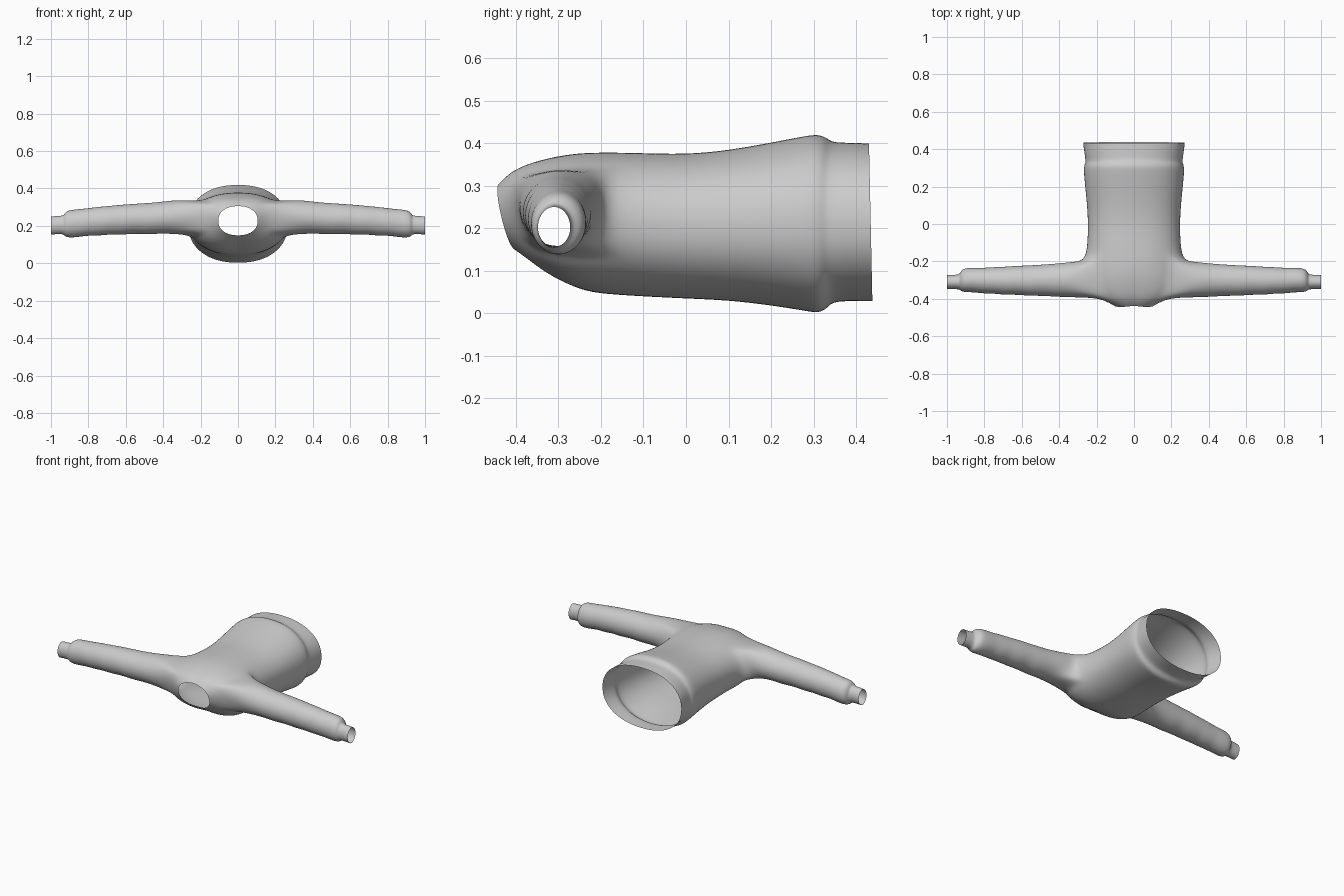
import bpy, bmesh, math

if "Cube" in bpy.data.objects:
    bpy.data.objects.remove(bpy.data.objects["Cube"])

HALF = 16            # segments around half of the body
LOW, HIGH = 6, 12    # armhole segment range
FRONT, BACK = 2, 5   # armhole ring range

# Body rings: y at top, y at side, y at bottom, z top, z bottom, half width
BODY = [
    (-.437, -.434, -.400, .306, .149, .106),
    (-.408, -.412, -.365, .334, .125, .145),
    (-.365, -.388, -.310, .353, .088, .205),
    (-.310, -.335, -.265, .368, .064, .250),
    (-.255, -.270, -.230, .377, .051, .265),
    (-.200, -.195, -.190, .379, .045, .265),
    (-.120, -.120, -.120, .378, .040, .250),
    (0, 0, 0, .374, .034, .246),
    (.10, .10, .10, .384, .030, .252),
    (.20, .20, .20, .402, .018, .262),
    (.28, .28, .28, .418, .005, .270),
    (.313, .310, .313, .422, -.001, .268),
    (.333, .325, .333, .412, .012, .262),
    (.345, .340, .345, .402, .027, .260),
    (.39, .39, .39, .402, .028, .268),
    (.430, .434, .438, .400, .028, .273),
]

# Sleeve rings: x, y front, y back, z bottom, z top
SLEEVE = [
    (.33, -.392, -.203, .157, .340),
    (.42, -.388, -.213, .160, .326),
    (.50, -.383, -.218, .153, .321),
    (.56, -.384, -.222, .160, .317),
    (.63, -.377, -.224, .151, .312),
    (.69, -.379, -.229, .155, .306),
    (.75, -.371, -.231, .147, .301),
    (.80, -.372, -.235, .149, .294),
    (.86, -.364, -.234, .140, .288),
    (.905, -.365, -.236, .137, .284),
    (.925, -.358, -.250, .145, .270),
    (.932, -.350, -.268, .154, .255),
    (.95, -.348, -.272, .157, .254),
    (1.0, -.348, -.272, .154, .250),
]


def spow(v, e):
    return math.copysign(abs(v) ** e, v)


bm = bmesh.new()

# Right half of the torso, from neck opening to hem
rings = []
for yt, ys, yb, zt, zb, w in BODY:
    ring = []
    for i in range(HALF + 1):
        a = math.pi * (i / HALF - .5)
        c, s = spow(math.cos(a), .9), spow(math.sin(a), .9)
        if i in (0, HALF):
            c = 0
        mid = (yt + yb) / 2
        y = mid + (yt - yb) / 2 * s + (ys - mid) * c
        ring.append(bm.verts.new((w * c, y, (zt + zb) / 2 + (zt - zb) / 2 * s)))
    rings.append(ring)
for r in range(len(rings) - 1):
    for i in range(HALF):
        if not (FRONT <= r < BACK and LOW <= i < HIGH):
            p, q = rings[r], rings[r + 1]
            bm.faces.new((p[i], p[i + 1], q[i + 1], q[i]))

# Armhole loop, starting at its lower front corner
loop = [rings[FRONT][i] for i in range(LOW, HIGH)]
loop += [rings[r][HIGH] for r in range(FRONT, BACK)]
loop += [rings[BACK][i] for i in range(HIGH, LOW, -1)]
loop += [rings[r][LOW] for r in range(BACK, FRONT, -1)]
n = len(loop)

# Sleeve and cuff grown out of the armhole
for x, y0, y1, z0, z1 in SLEEVE:
    ring = []
    for i in range(n):
        a = -math.pi / 3 + 2 * math.pi * i / n
        ring.append(bm.verts.new((x, (y0 + y1) / 2 - (y1 - y0) * .51 * math.cos(a),
                                  (z0 + z1) / 2 + (z1 - z0) * .51 * math.sin(a))))
    for i in range(n):
        j = (i + 1) % n
        bm.faces.new((loop[i], loop[j], ring[j], ring[i]))
    loop = ring

bmesh.ops.recalc_face_normals(bm, faces=bm.faces)
if sum(f.normal.z * (f.calc_center_median().z - .21) for f in bm.faces) < 0:
    bmesh.ops.reverse_faces(bm, faces=bm.faces)
for f in bm.faces:
    f.smooth = True
mesh = bpy.data.meshes.new("sweater")
bm.to_mesh(mesh)
bm.free()

# Mirror to the left side and smooth
obj = bpy.data.objects.new("sweater", mesh)
bpy.context.collection.objects.link(obj)
mirror = obj.modifiers.new("mirror", 'MIRROR')
mirror.use_clip = True
sub = obj.modifiers.new("smooth", 'SUBSURF')
sub.levels = sub.render_levels = 2
